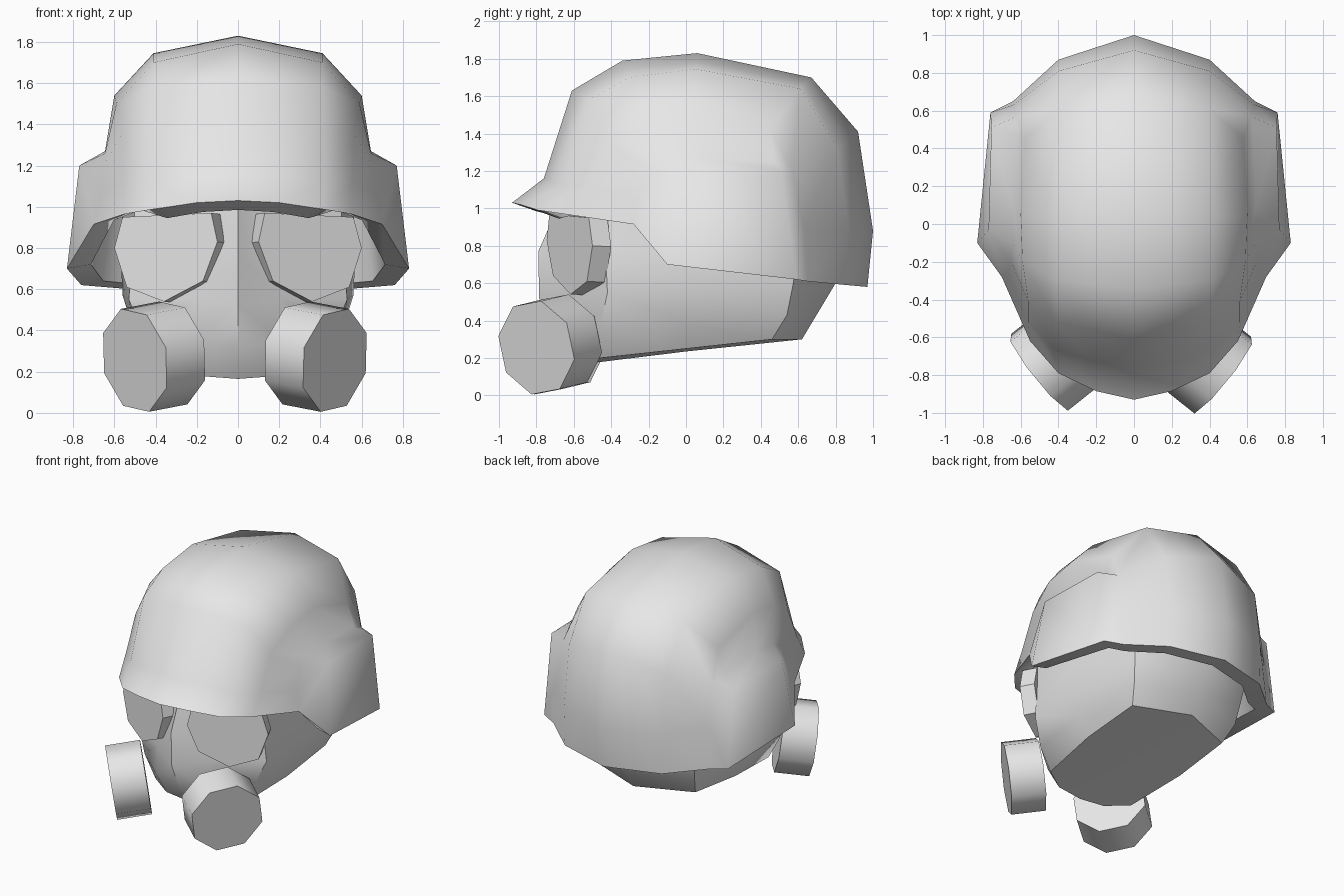
import bpy, bmesh, math
from mathutils import Vector

if "Cube" in bpy.data.objects:
    bpy.data.objects.remove(bpy.data.objects["Cube"], do_unlink=True)

grey = bpy.data.materials.new("plain_grey")
grey.use_nodes = True
grey.diffuse_color = (0.8, 0.8, 0.8, 1)
grey.node_tree.nodes["Principled BSDF"].inputs["Base Color"].default_value = (0.8, 0.8, 0.8, 1)


def make(name, faces, angle, mirror=True):
    """Object from faces given as corner points, mirrored across x = 0."""
    bm, known = bmesh.new(), {}

    def vert(p):
        key = tuple(round(c, 4) for c in p)
        if key not in known:
            known[key] = bm.verts.new(key)
        return known[key]

    for f in faces:
        corners = list(dict.fromkeys(vert(p) for p in f))
        if len(corners) > 2:
            bm.faces.new(corners)
    if mirror:
        bmesh.ops.mirror(bm, geom=bm.verts[:] + bm.edges[:] + bm.faces[:],
                         axis='X', merge_dist=0.001)
        bmesh.ops.remove_doubles(bm, verts=bm.verts[:], dist=0.0005)
    bmesh.ops.recalc_face_normals(bm, faces=bm.faces[:])
    mesh = bpy.data.meshes.new(name)
    bm.to_mesh(mesh)
    bm.free()
    mesh.materials.append(grey)
    ob = bpy.data.objects.new(name, mesh)
    bpy.context.collection.objects.link(ob)
    bpy.ops.object.select_all(action='DESELECT')
    ob.select_set(True)
    bpy.context.view_layer.objects.active = ob
    bpy.ops.object.shade_smooth_by_angle(angle=math.radians(angle))
    return ob


def strip(a, b):
    """Quads between two rows of points."""
    return [[a[i], a[i + 1], b[i + 1], b[i]] for i in range(len(a) - 1)]


def fan(centre, row):
    return [[centre, row[i], row[i + 1]] for i in range(len(row) - 1)]


# Helmet: front-to-back profiles at the centre, crown edge and side
centre = [(0, -.93, 1.03), (0, -.76, 1.16), (0, -.61, 1.63), (0, -.34, 1.79), (0, .06, 1.83),
          (0, .67, 1.70), (0, .92, 1.41), (0, 1.0, .88), (0, .97, .58)]
crown = [(.40, -.79, .99), (.43, -.66, 1.12), (.41, -.52, 1.58), (.41, -.30, 1.70), (.41, .05, 1.745),
         (.40, .61, 1.64), (.40, .81, 1.32), (.40, .87, .88), (.40, .86, .59)]
side = [(.55, -.62, .965), (.56, -.52, 1.12), (.56, -.41, 1.36), (.59, -.20, 1.50), (.60, .05, 1.54),
        (.58, .45, 1.42), (.62, .57, 1.20), (.64, .63, .90), (.64, .65, .61)]
temple = [(.70, -.28, .915), (.67, -.26, 1.05), (.65, -.20, 1.20), (.645, -.10, 1.26),
          (.645, .10, 1.27), (.63, .47, 1.25)]
half = [tuple(Vector(a).lerp(Vector(b), .5)) for a, b in zip(centre, crown)]
half[0], half[1] = (.20, -.885, 1.02), (.22, -.725, 1.15)

# Ear bulge corners: top front, top back, bottom front, bottom back
tf, tb, bf, bb = (.77, -.03, 1.20), (.755, .51, 1.20), (.83, -.10, .70), (.76, .59, .62)

shell = strip(centre, half) + strip(half, crown) + strip(crown, side) + strip(side[:6], temple)
shell += [[side[5], side[6], temple[5]],
          [temple[3], temple[4], tf], [temple[4], temple[5], tb, tf], [temple[5], side[6], tb],
          [temple[0], temple[1], tf, bf], [temple[1], temple[2], tf], [temple[2], temple[3], tf],
          [tf, tb, bb, bf], [side[6], side[7], tb], [side[7], side[8], bb, tb]]

# Helmet rim: underside turned inward, then an inner wall
rim = [centre[0], half[0], crown[0], side[0], temple[0], bf, bb, side[8], crown[8], half[8], centre[8]]
lip = [(x * .86, y * .86, z + (-.045 if i < 3 else .02)) for i, (x, y, z) in enumerate(rim)]
wall = [(x * .80, y * .80, 1.10) for x, y, z in rim]
shell += strip(rim, lip) + strip(lip, wall) + fan((0, 0, 1.10), wall)
make("helmet", shell, 60)

# Mask and head: half rings from the front centre round to the back
rings = [
    [(0, -.67, 1.04), (.09, -.62, 1.04), (.50, -.43, 1.04), (.56, 0, 1.04), (.48, .60, 1.04), (0, .80, 1.04)],
    [(0, -.79, .77), (.10, -.66, .77), (.51, -.43, .77), (.57, 0, .77), (.50, .60, .77), (0, .82, .77)],
    [(0, -.785, .52), (.22, -.63, .55), (.53, -.42, .55), (.56, 0, .57), (.47, .57, .58), (0, .80, .60)],
    [(0, -.70, .32), (.23, -.64, .34), (.45, -.46, .36), (.50, 0, .38), (.45, .54, .43), (0, .71, .45)],
    [(0, -.57, .165), (.20, -.56, .18), (.36, -.46, .20), (.41, 0, .25), (.40, .46, .30), (0, .62, .30)],
]
mask = fan((0, 0, 1.04), rings[0]) + fan((0, 0, .235), rings[-1])
for a, b in zip(rings, rings[1:]):
    mask += strip(a, b)
make("mask", mask, 50)

# Eye lenses: thick seven-sided plates, swept back to the sides
outline = [(.13, .97), (.10, .83), (.17, .64), (.36, .54), (.54, .61), (.60, .80), (.56, .95)]
front = [(x, -.745 + (x - .10) * .49, z) for x, z in outline]
back = [(x - .045, y + .10, z - .005) for x, y, z in front]
make("eye_lenses", [front, back] + strip(front + front[:1], back + back[:1]), 30)


# Filter canisters: eight-sided drums pointing out and slightly down
def canister(name, middle, sgn):
    n = Vector((.78 * sgn, -.62, -.15)).normalized()
    u = Vector((.62 * sgn, .78, 0)).normalized()
    w = n.cross(u)
    if w.z < 0:
        w = -w
    outer = []
    for i in range(8):
        a = math.radians(-104 + 45 * i)
        outer.append(Vector(middle) + .26 * (math.cos(a) * u + math.sin(a) * w))
    inner = [p - n * .24 for p in outer]
    make(name, [outer, inner] + strip(outer + outer[:1], inner + inner[:1]), 50, False)


canister("left_filter", (.47, -.80, .255), 1)
canister("right_filter", (-.50, -.785, .255), -1)
